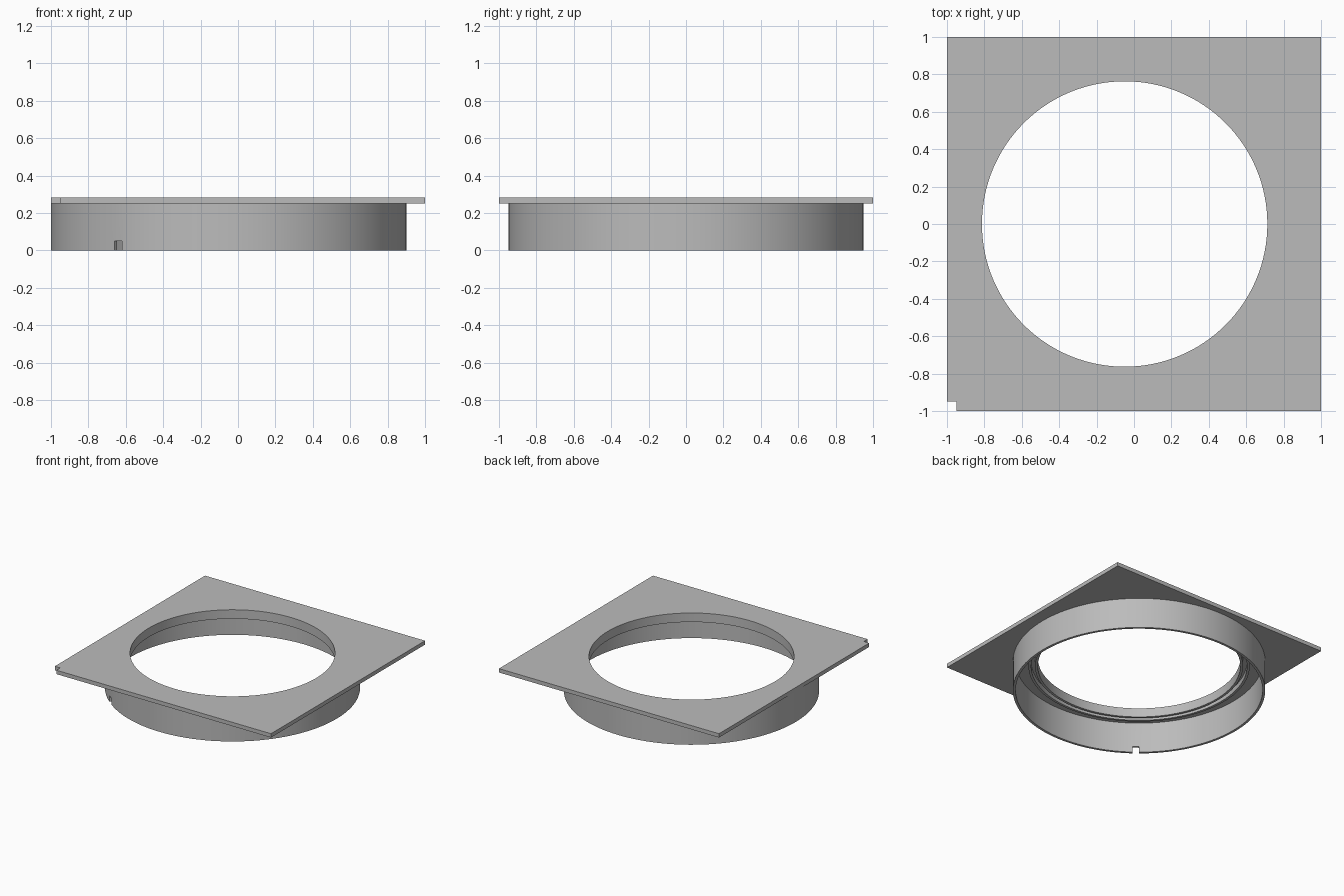
import bpy, bmesh, math
from mathutils import Matrix

cube = bpy.data.objects.get("Cube")
if cube:
    bpy.data.objects.remove(cube, do_unlink=True)

CX = -0.05           # centre of the round opening
SEGMENTS = 128
PLATE_Z, TOP_Z = 0.252, 0.284
HOLE_R, SPIGOT_R = 0.763, 0.95

grey = bpy.data.materials.new("plain grey")
grey.use_nodes = True
COLOUR = (0.5, 0.5, 0.5, 1)
grey.diffuse_color = COLOUR
grey.node_tree.nodes["Principled BSDF"].inputs["Base Color"].default_value = COLOUR


def finish(name, bm):
    bmesh.ops.recalc_face_normals(bm, faces=bm.faces[:])
    mesh = bpy.data.meshes.new(name)
    bm.to_mesh(mesh)
    bm.free()
    mesh.materials.append(grey)
    obj = bpy.data.objects.new(name, mesh)
    bpy.context.collection.objects.link(obj)
    return obj


def tube(name, inner, outer, low, high):
    """Round wall with a rectangular section."""
    bm = bmesh.new()
    rings = []
    for r, z in ((inner, low), (outer, low), (outer, high), (inner, high)):
        ring = bmesh.ops.create_circle(bm, segments=SEGMENTS, radius=r,
                                       matrix=Matrix.Translation((CX, 0, z)))
        rings.append(ring["verts"])
    for a, b in zip(rings, rings[1:] + rings[:1]):
        for i in range(SEGMENTS):
            j = (i + 1) % SEGMENTS
            bm.faces.new((a[i], a[j], b[j], b[i]))
    return finish(name, bm)


def cut(obj, cutter):
    cutter.hide_render = True
    mod = obj.modifiers.new("cut", 'BOOLEAN')
    mod.operation, mod.solver, mod.object = 'DIFFERENCE', 'EXACT', cutter
    bpy.context.view_layer.objects.active = obj
    bpy.ops.object.modifier_apply(modifier=mod.name)
    bpy.data.objects.remove(cutter, do_unlink=True)


# Square plate with one notched corner
bm = bmesh.new()
outline = [(-0.95, -1), (1, -1), (1, 1), (-1, 1), (-1, -0.95), (-0.95, -0.95)]
base = bm.faces.new([bm.verts.new((x, y, PLATE_Z)) for x, y in outline])
raised = bmesh.ops.extrude_face_region(bm, geom=[base])["geom"]
bmesh.ops.translate(bm, vec=(0, 0, TOP_Z - PLATE_Z),
                    verts=[v for v in raised if isinstance(v, bmesh.types.BMVert)])
plate = finish("square_plate", bm)

# Round opening through the plate
bm = bmesh.new()
bmesh.ops.create_cone(bm, cap_ends=True, segments=SEGMENTS, radius1=HOLE_R,
                      radius2=HOLE_R, depth=1, matrix=Matrix.Translation((CX, 0, 0.3)))
cut(plate, finish("opening_cutter", bm))

# Outer spigot wall and the two thin rims around the opening
spigot = tube("outer_spigot", SPIGOT_R - 0.02, SPIGOT_R, 0, PLATE_Z)
inner_rim = tube("inner_rim", HOLE_R, HOLE_R + 0.02, 0.21, PLATE_Z)
outer_rim = tube("seal_rim", HOLE_R + 0.05, HOLE_R + 0.07, 0.21, PLATE_Z)

# Small notch in the lower edge of the spigot
angle = math.radians(231.6)
bm = bmesh.new()
place = (Matrix.Translation((CX, 0, 0)) @ Matrix.Rotation(angle, 4, 'Z')
         @ Matrix.Translation((SPIGOT_R, 0, 0)) @ Matrix.Diagonal((0.2, 0.05, 0.1, 1)))
bmesh.ops.create_cube(bm, size=1, matrix=place)
cut(spigot, finish("notch_cutter", bm))

# Smooth round walls, crisp edges
bpy.ops.object.select_all(action='DESELECT')
for obj in (plate, spigot, inner_rim, outer_rim):
    obj.select_set(True)
bpy.context.view_layer.objects.active = plate
bpy.ops.object.shade_smooth_by_angle(angle=math.radians(30))
